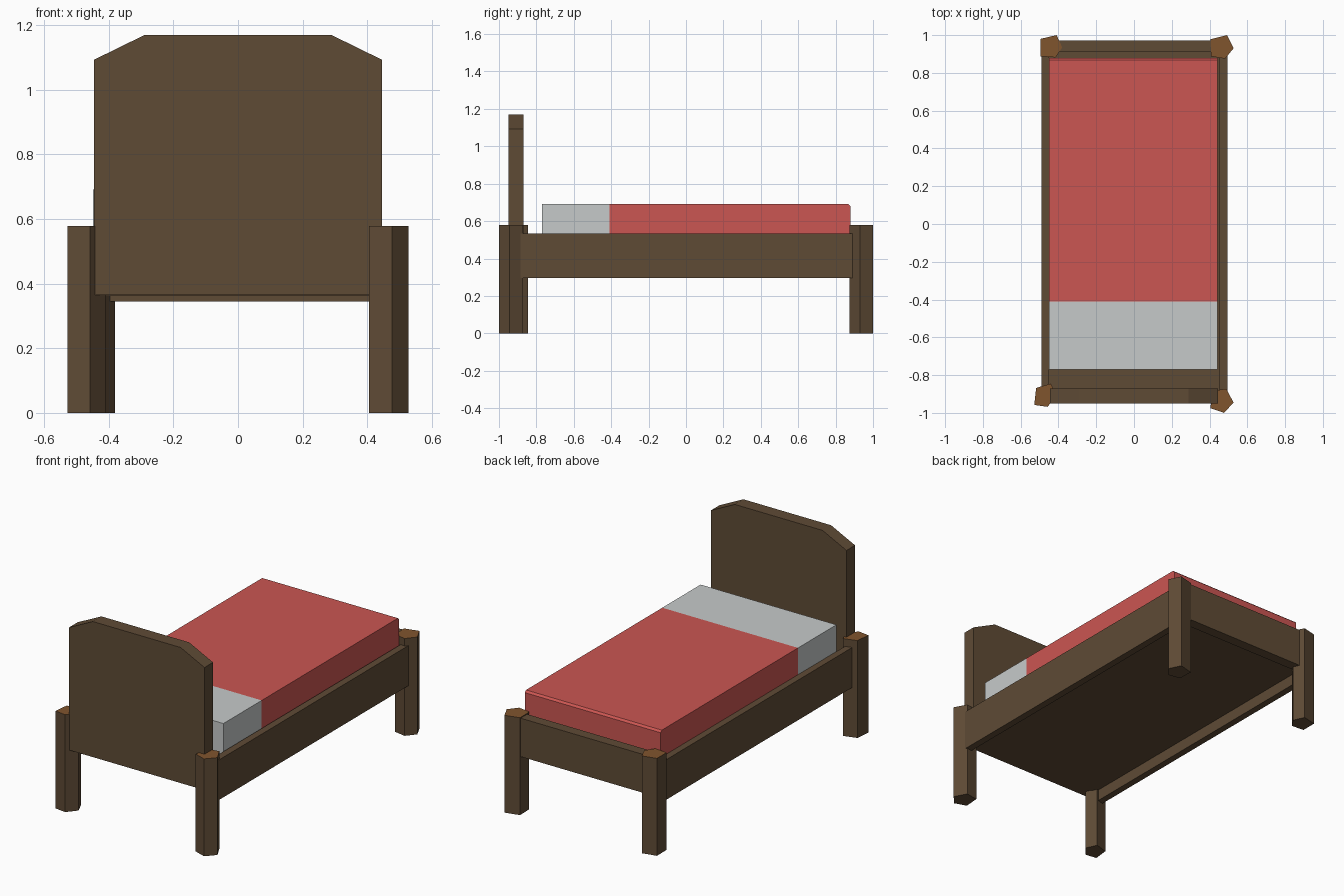
import bpy, bmesh

if "Cube" in bpy.data.objects:
    bpy.data.objects.remove(bpy.data.objects["Cube"])


def material(name, r, g, b):
    m = bpy.data.materials.new(name)
    m.diffuse_color = (r, g, b, 1)
    m.use_nodes = True
    m.node_tree.nodes["Principled BSDF"].inputs["Base Color"].default_value = m.diffuse_color
    return m


WOOD = material("dark_wood", 0.114, 0.070, 0.036)
CUT = material("cut_wood", 0.216, 0.089, 0.027)
RED = material("red_blanket", 0.597, 0.093, 0.084)
GREY = material("grey_sheet", 0.565, 0.591, 0.591)


def finish(name, bm, *mats):
    bmesh.ops.recalc_face_normals(bm, faces=bm.faces)
    me = bpy.data.meshes.new(name)
    bm.to_mesh(me)
    bm.free()
    for m in mats:
        me.materials.append(m)
    ob = bpy.data.objects.new(name, me)
    bpy.context.collection.objects.link(ob)
    return ob


def prism(name, points, offset, *mats, cap=False):
    """Extrude a closed outline by an offset; optionally paint the upper end."""
    bm = bmesh.new()
    face = bm.faces.new([bm.verts.new(p) for p in points])
    ext = bmesh.ops.extrude_face_region(bm, geom=[face])["geom"]
    bmesh.ops.translate(bm, vec=offset,
                        verts=[g for g in ext if isinstance(g, bmesh.types.BMVert)])
    bmesh.ops.recalc_face_normals(bm, faces=bm.faces)
    if cap:
        for f in bm.faces:
            if f.normal.z > 0.9:
                f.material_index = 1
    return finish(name, bm, *mats)


def box(name, x, y, z, mat):
    pts = [(x[0], y[0], z[0]), (x[1], y[0], z[0]), (x[1], y[1], z[0]), (x[0], y[1], z[0])]
    return prism(name, pts, (0, 0, z[1] - z[0]), mat)


# Rough-hewn five-sided legs with lighter cut tops
legs = {
    "front_left_leg": [(-.528, -.958), (-.458, -.968), (-.41, -.91), (-.44, -.845), (-.518, -.868)],
    "front_right_leg": [(.405, -.975), (.477, -1.0), (.527, -.945), (.488, -.872), (.412, -.885)],
    "back_left_leg": [(-.495, .98), (-.41, 1.0), (-.38, .935), (-.415, .882), (-.495, .888)],
    "back_right_leg": [(.405, .978), (.492, 1.0), (.527, .93), (.482, .875), (.408, .888)],
}
for name, outline in legs.items():
    prism(name, [(x, y, 0) for x, y in outline], (0, 0, .578), WOOD, CUT, cap=True)

# Headboard with clipped upper corners
half = [(.445, .365), (.445, 1.093), (.288, 1.17)]
outline = half + [(-x, z) for x, z in reversed(half)]
prism("headboard", [(x, -.95, z) for x, z in outline], (0, .08, 0), WOOD)

# Side rails, foot rail and the base board
box("left_rail", (-.49, -.45), (-.9, .93), (.295, .533), WOOD)
box("right_rail", (.453, .495), (-.9, .92), (.295, .533), WOOD)
box("foot_rail", (-.44, .45), (.91, .972), (.345, .573), WOOD)
box("base_board", (-.47, .475), (-.88, .93), (.362, .45), WOOD)

# Mattress end and blanket
box("mattress", (-.449, .443), (-.77, -.41), (.44, .691), GREY)
blanket = [(-.41, .44), (.88, .44), (.88, .68), (.868, .691), (-.41, .691)]
prism("blanket", [(-.449, y, z) for y, z in blanket], (.892, 0, 0), RED)
